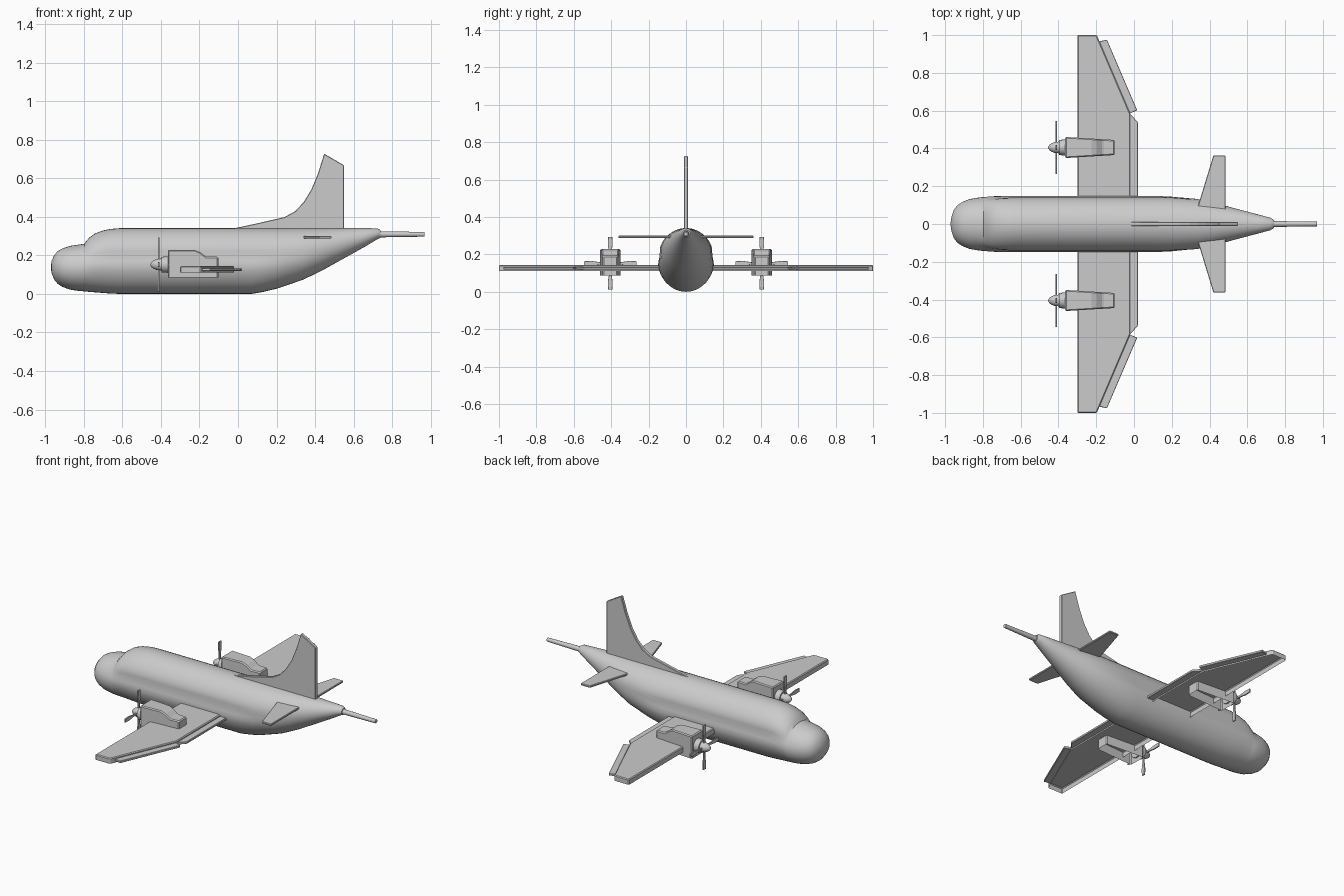
import bpy, bmesh
from math import sin, cos, pi, exp


def make(name, verts, faces, bevel=0.0, angle=35):
    bm = bmesh.new()
    vs = [bm.verts.new(v) for v in verts]
    for f in faces:
        bm.faces.new([vs[i] for i in f])
    bmesh.ops.recalc_face_normals(bm, faces=bm.faces)
    me = bpy.data.meshes.new(name)
    bm.to_mesh(me)
    bm.free()
    ob = bpy.data.objects.new(name, me)
    bpy.context.collection.objects.link(ob)
    if bevel:
        m = ob.modifiers.new("bevel", 'BEVEL')
        m.width, m.segments, m.limit_method = bevel, 1, 'ANGLE'
    else:
        bpy.ops.object.select_all(action='DESELECT')
        ob.select_set(True)
        bpy.context.view_layer.objects.active = ob
        bpy.ops.object.shade_smooth_by_angle(angle=angle * pi / 180)
    return ob


def loft(name, rings, angle=35):
    n = len(rings[0])
    verts = [p for r in rings for p in r]
    faces = [(k * n + i, k * n + (i + 1) % n, (k + 1) * n + (i + 1) % n, (k + 1) * n + i)
             for k in range(len(rings) - 1) for i in range(n)]
    faces += [tuple(range(n)), tuple(range(len(verts) - n, len(verts)))]
    return make(name, verts, faces, angle=angle)


def lathe(name, profile, y, z, n=20):
    # profile of (x, radius) turned about the x direction
    return loft(name, [[(x, y + r * cos(2 * pi * i / n), z + r * sin(2 * pi * i / n))
                        for i in range(n)] for x, r in profile])


def prism(name, outline, place, h0, h1, open_base=False, open_side=None, bevel=0.003):
    n = len(outline)
    verts = [place(u, v, h) for h in (h0, h1) for u, v in outline]
    faces = [(i, (i + 1) % n, n + (i + 1) % n, n + i) for i in range(n) if i != open_side]
    faces.append(tuple(range(n, 2 * n)))
    if not open_base:
        faces.append(tuple(range(n)))
    return make(name, verts, faces, bevel)


# Fuselage: x, bottom, top, half width, waist pinch
stations = [
    (-0.971, 0.130, 0.146, 0.008, 0), (-0.966, 0.105, 0.172, 0.040, 0),
    (-0.954, 0.075, 0.200, 0.075, 0), (-0.935, 0.052, 0.222, 0.099, 0),
    (-0.910, 0.036, 0.236, 0.116, 0), (-0.870, 0.022, 0.249, 0.132, 0),
    (-0.830, 0.016, 0.255, 0.139, 0.02), (-0.797, 0.013, 0.260, 0.143, 0.04),
    (-0.785, 0.012, 0.277, 0.144, 0.05), (-0.768, 0.010, 0.295, 0.146, 0.06),
    (-0.740, 0.008, 0.314, 0.149, 0.07), (-0.700, 0.005, 0.329, 0.151, 0.08),
    (-0.660, 0.002, 0.337, 0.152, 0.08), (-0.610, 0.0, 0.341, 0.152, 0.08),
    (0.070, 0.0, 0.341, 0.152, 0.08), (0.130, 0.010, 0.341, 0.151, 0.07),
    (0.200, 0.027, 0.341, 0.148, 0.05), (0.334, 0.072, 0.341, 0.135, 0.02),
    (0.430, 0.118, 0.341, 0.112, 0), (0.526, 0.171, 0.341, 0.085, 0),
    (0.655, 0.243, 0.341, 0.051, 0), (0.722, 0.283, 0.340, 0.033, 0),
    (0.740, 0.291, 0.330, 0.022, 0)]


def section(x, lo, hi, w, pinch, n=40):
    ring = []
    for i in range(n):
        a = 2 * pi * i / n
        z = (lo + hi) / 2 - (hi - lo) / 2 * cos(a)
        ring.append((x, w * sin(a) * (1 - pinch * exp(-((z - 0.195) / 0.03) ** 2)), z))
    return ring


loft("fuselage", [section(*s) for s in stations], 40)

# Tail boom
lathe("tail_boom", [(0.72, 0.016), (0.968, 0.012)], 0, 0.309)

# Tail fin
prism("tail_fin", [(-0.03, 0.338), (0.10, 0.366), (0.24, 0.398), (0.295, 0.428), (0.34, 0.475),
                   (0.38, 0.54), (0.415, 0.625), (0.447, 0.727), (0.55, 0.667), (0.55, 0.32),
                   (0.2, 0.32)],
      lambda u, v, h: (u, h, v), -0.011, 0.011)

for side, s in (("left", 1), ("right", -1)):
    def flat(u, v, h, s=s):
        return (u, s * v, h)

    # Wing shell, open underneath
    prism(side + "_wing", [(-0.3, 0.12), (-0.3, 1.0), (-0.197, 1.0), (-0.02, 0.585), (-0.02, 0.12)],
          flat, 0.110, 0.144, open_base=True, bevel=0.005)

    # Trailing edge flap and aileron
    prism(side + "_flap", [(-0.022, 0.12), (-0.022, 0.585), (0.02, 0.54), (0.02, 0.12)],
          flat, 0.119, 0.133, bevel=0.002)
    prism(side + "_aileron", [(-0.186, 0.966), (-0.143, 0.976), (0.017, 0.602), (-0.022, 0.585)],
          flat, 0.119, 0.133, bevel=0.002)

    # Tailplane
    prism(side + "_tailplane", [(0.325, 0.05), (0.34, 0.10), (0.42, 0.362), (0.485, 0.362), (0.485, 0.05)],
          flat, 0.287, 0.300)

    # Engine housing, tapered to the rear and open underneath
    ey, ez = s * 0.405, 0.152
    prism(side + "_engine_housing",
          [(-0.364, 0.086), (-0.364, 0.228), (-0.225, 0.228), (-0.195, 0.216), (-0.165, 0.193), (-0.102, 0.193),
           (-0.102, 0.086)],
          lambda u, v, h: (u, ey + h * (0.056 - 0.062 * (u + 0.364)), v),
          -1, 1, open_side=6, bevel=0.006)

    # Propeller hub and spinner
    lathe(side + "_propeller_hub", [(-0.398, 0.040), (-0.355, 0.043)], ey, ez)
    lathe(side + "_spinner", [(-0.454, 0.004), (-0.449, 0.013), (-0.437, 0.022),
                              (-0.42, 0.029), (-0.395, 0.031)], ey, ez)

    # Four propeller blades
    half = [(0.006, 0.015), (0.007, 0.06), (0.013, 0.10), (0.011, 0.141)]
    blade = half + [(-u, v) for u, v in reversed(half)]
    for k in range(4):
        c, d = cos(k * pi / 2), sin(k * pi / 2)
        prism(f"{side}_propeller_blade_{k + 1}", blade,
              lambda u, v, h: (-0.411 + h, ey + u * c - v * d, ez + u * d + v * c),
              -0.004, 0.004, bevel=0.001)
